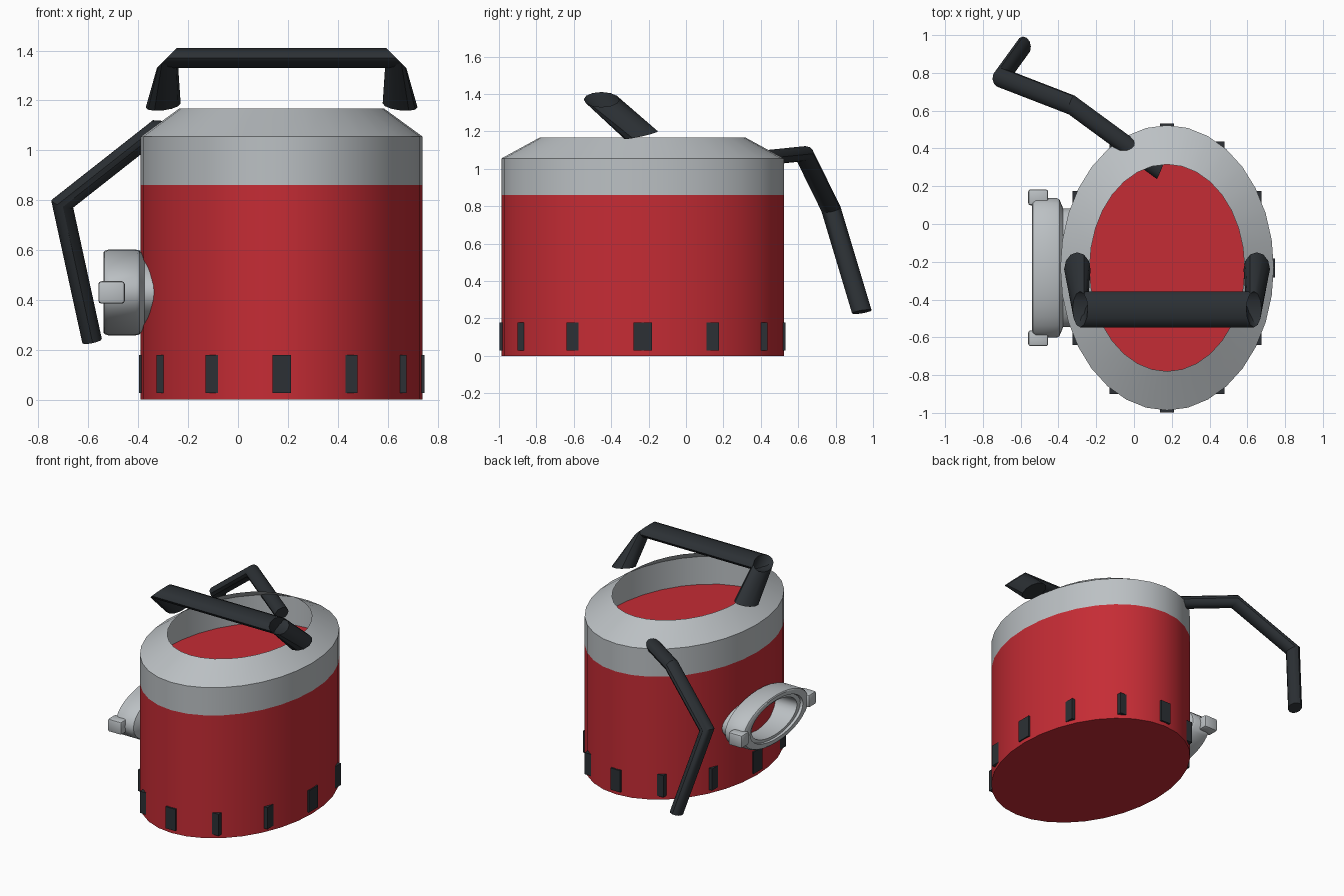
import bpy, bmesh, math
from mathutils import Vector

if "Cube" in bpy.data.objects:
    bpy.data.objects.remove(bpy.data.objects["Cube"])

CX, CY = 0.175, -0.232      # body axis
RX, S = 0.565, 1.336        # body x radius, y stretch


def material(name, rgb):
    m = bpy.data.materials.new(name)
    m.diffuse_color = (*rgb, 1)
    m.use_nodes = True
    m.node_tree.nodes["Principled BSDF"].inputs["Base Color"].default_value = m.diffuse_color
    return m


RED = material("red", (0.56, 0.025, 0.035))
DARK = material("dark", (0.025, 0.03, 0.035))
GREY = material("grey", (0.5, 0.53, 0.55))


def loft(name, rings, mat, n=32, caps=True, closed=False, angle=30):
    """Skin a list of (centre, u, v) elliptical rings."""
    bm = bmesh.new()
    loops = []
    for c, u, v in rings:
        c, u, v = Vector(c), Vector(u), Vector(v)
        loops.append([bm.verts.new(c + u * math.cos(2 * math.pi * i / n)
                                   + v * math.sin(2 * math.pi * i / n)) for i in range(n)])
    pairs = list(zip(loops, loops[1:])) + ([(loops[-1], loops[0])] if closed else [])
    for a, b in pairs:
        for i in range(n):
            j = (i + 1) % n
            bm.faces.new((a[i], a[j], b[j], b[i]))
    if caps:
        bm.faces.new(loops[0][::-1])
        bm.faces.new(loops[-1])
    if caps or closed:
        bmesh.ops.recalc_face_normals(bm, faces=bm.faces)
    return finish(name, bm, mat, angle)


def finish(name, bm, mat, angle=30):
    me = bpy.data.meshes.new(name)
    bm.to_mesh(me)
    bm.free()
    me.materials.append(mat)
    ob = bpy.data.objects.new(name, me)
    bpy.context.collection.objects.link(ob)
    bpy.ops.object.select_all(action='DESELECT')
    ob.select_set(True)
    bpy.context.view_layer.objects.active = ob
    bpy.ops.object.shade_smooth_by_angle(angle=math.radians(angle))
    return ob


def box(name, centre, half, mat, bevel=0):
    bm = bmesh.new()
    bmesh.ops.create_cube(bm, size=2)
    for v in bm.verts:
        v.co = Vector([c + h * k for c, h, k in zip(centre, half, v.co)])
    if bevel:
        bmesh.ops.bevel(bm, geom=bm.edges[:], offset=bevel, segments=2,
                        affect='EDGES', profile=0.5)
    return finish(name, bm, mat)


def level(z, r):
    return ((CX, CY, z), (r, 0, 0), (0, r * S, 0))


# Red container and open grey shoulder
loft("container", [level(0, RX), level(0.86, RX)], RED)
loft("shoulder", [level(0.86, RX), level(1.055, RX), level(1.168, 0.41)], GREY,
     caps=False, angle=20)

# Twelve square-on pads round the base
for i in range(12):
    a = math.radians(30 * i)
    box(f"base_pad_{i + 1}", (CX + 0.535 * math.cos(a), CY + 0.535 * S * math.sin(a), 0.103),
        (0.0375, 0.05, 0.076), DARK)

# Carrying handle: flared feet, mitred corners, flat bar
handle = []
for s in (-1, 1):
    foot = ((CX + s * 0.475, -0.24, 1.18), (0.07, 0, -s * 0.008), (0, 0.09, 0.02))
    corner = ((CX + s * 0.46, -0.452, 1.37), (0.04, 0, s * 0.04), (0, 0.095, 0))
    if s < 0:
        corner = (corner[0], (0.04, 0, 0.04), corner[2])
        handle += [foot, corner]
    else:
        corner = (corner[0], (-0.04, 0, 0.04), corner[2])
        # the loop has turned over, so the far foot runs the other way round
        handle += [corner, (foot[0], (-0.07, 0, 0.008), foot[2])]
loft("carry_handle", handle, DARK, n=12, angle=35)

# Bent hose: mitred tube, stretched in y like the body
path = [Vector((x, y / S, z)) for x, y, z in
        ((0.14, 0.285, 1.045), (-0.33, 0.63, 1.08), (-0.705, 0.775, 0.785), (-0.585, 0.94, 0.235))]
dirs = [(b - a).normalized() for a, b in zip(path, path[1:])]
R = 0.04
u = dirs[0].cross(Vector((0, 0, 1))).normalized() * R
v = dirs[0].cross(u)
hose = [(path[0], u, v)]
for k in range(1, len(path)):
    d = dirs[k - 1]
    e = dirs[k] if k < len(dirs) else d
    m = (d + e).normalized()
    # slide the section along the segment onto the mitre plane
    mu, mv = (w - d * (w.dot(m) / d.dot(m)) for w in (u, v))
    hose.append((path[k], mu, mv))
    u, v = (w - e * (w.dot(e)) for w in (mu, mv))
stretch = lambda w: (w[0], w[1] * S, w[2])
loft("hose", [tuple(stretch(w) for w in r) for r in hose], DARK, n=12, angle=35)

# Side coupling: hollow oval ring with neck and two lugs
PZ = 0.43
profile = [(-0.25, 0.85), (-0.375, 0.85), (-0.395, 0.98), (-0.41, 1.0), (-0.52, 1.0),
           (-0.535, 0.97), (-0.54, 0.93), (-0.54, 0.79), (-0.522, 0.78), (-0.522, 0.68),
           (-0.25, 0.68)]
loft("side_coupling", [((x, CY, PZ), (0, 0.37 * r, 0), (0, 0, 0.172 * r)) for x, r in profile],
     GREY, caps=False, closed=True)
for s, side in ((-1, "front"), (1, "back")):
    box(f"coupling_lug_{side}", (-0.507, CY + s * 0.373, PZ), (0.053, 0.042, 0.045), GREY, 0.012)
